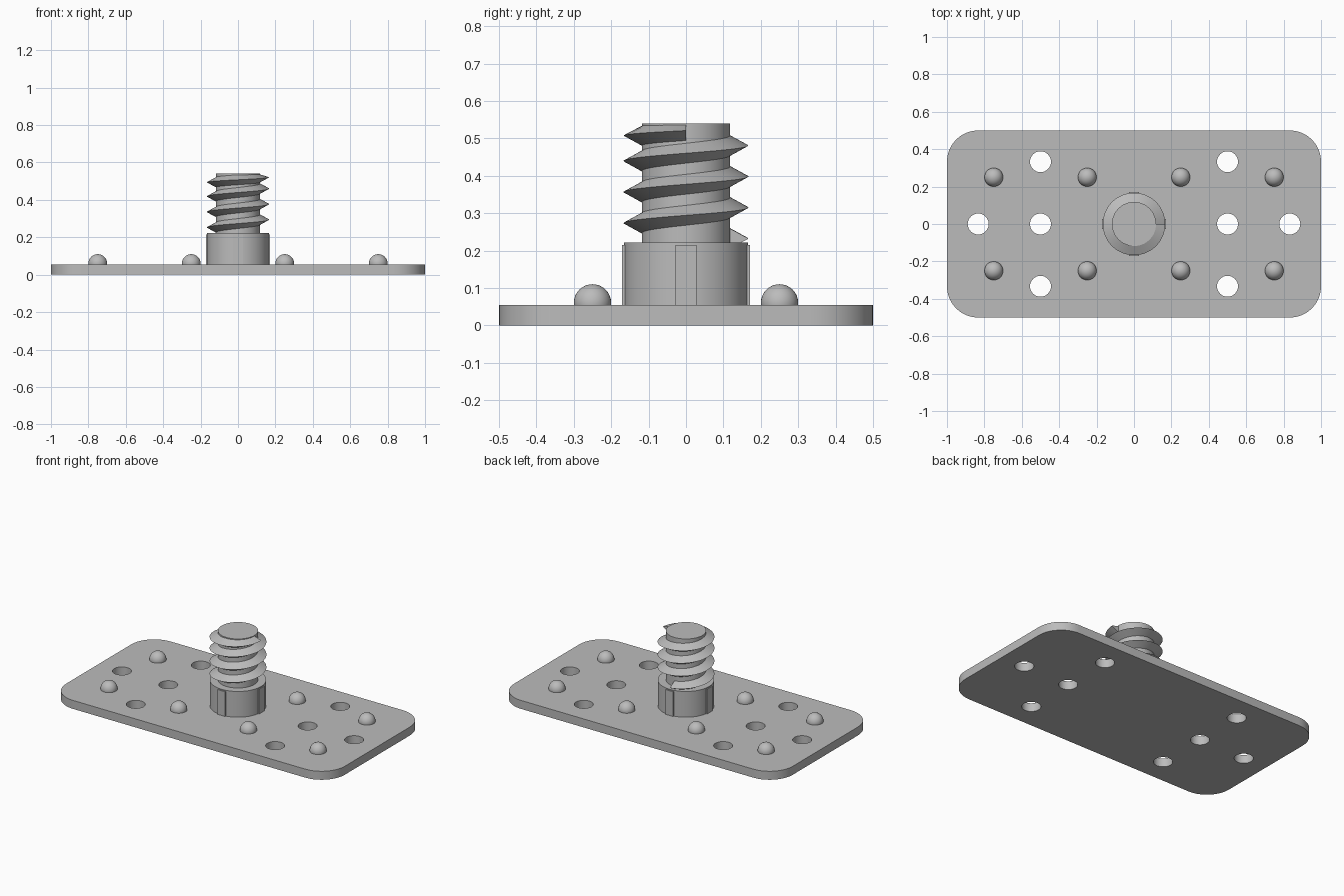
import bpy, bmesh
from math import cos, sin, pi, tau, radians
from mathutils import Matrix

cube = bpy.data.objects.get("Cube")
if cube:
    bpy.data.objects.remove(cube, do_unlink=True)

PLATE_TOP, COLLAR_TOP, STUD_TOP = 0.055, 0.222, 0.54
CORE_R, THREAD_R, PITCH = 0.118, 0.167, 0.083

grey = bpy.data.materials.new("plain grey")
grey.use_nodes = True
grey.diffuse_color = (0.5, 0.5, 0.5, 1)
grey.node_tree.nodes["Principled BSDF"].inputs["Base Color"].default_value = (0.5, 0.5, 0.5, 1)


def finish(name, bm, smooth=True):
    bmesh.ops.remove_doubles(bm, verts=bm.verts[:], dist=1e-5)
    bmesh.ops.recalc_face_normals(bm, faces=bm.faces[:])
    mesh = bpy.data.meshes.new(name)
    bm.to_mesh(mesh)
    bm.free()
    mesh.materials.clear()
    mesh.materials.append(grey)
    obj = bpy.data.objects.new(name, mesh)
    bpy.context.collection.objects.link(obj)
    if smooth:
        bpy.ops.object.select_all(action='DESELECT')
        obj.select_set(True)
        bpy.context.view_layer.objects.active = obj
        bpy.ops.object.shade_smooth_by_angle(angle=radians(30))
    return obj


def arc(cx, cy, r, start, sweep, n):
    return [(cx + r * cos(start + sweep * i / n), cy + r * sin(start + sweep * i / n))
            for i in range(n + 1)]


def cylinder(name, radius, z0, z1, segments=64):
    bm = bmesh.new()
    bmesh.ops.create_cone(bm, cap_ends=True, segments=segments, radius1=radius, radius2=radius,
                          depth=z1 - z0, matrix=Matrix.Translation((0, 0, (z0 + z1) / 2)))
    return finish(name, bm)


# Rounded plate with eight through holes, filled from one outline and inner loops
corner = 1 / 6
outline = []
for i, (sx, sy) in enumerate([(1, 1), (-1, 1), (-1, -1), (1, -1)]):
    outline += arc(sx * (1 - corner), sy * (0.5 - corner), corner, i * pi / 2, pi / 2, 10)
loops = [outline]
for s in (-1, 1):
    for x, y in [(0.5, 0.333), (0.5, 0), (0.5, -0.333), (0.833, 0)]:
        loops.append(arc(s * x, y, 0.056, 0, tau, 32)[:-1])
curve = bpy.data.curves.new("plate_outline", 'CURVE')
curve.dimensions, curve.fill_mode = '2D', 'BOTH'
curve.extrude = PLATE_TOP / 2
for loop in loops:
    spline = curve.splines.new('POLY')
    spline.points.add(len(loop) - 1)
    for point, (x, y) in zip(spline.points, loop):
        point.co = (x, y, 0, 1)
    spline.use_cyclic_u = True
helper = bpy.data.objects.new("plate_outline", curve)
bpy.context.collection.objects.link(helper)
bpy.context.view_layer.update()
filled = bpy.data.meshes.new_from_object(helper.evaluated_get(bpy.context.evaluated_depsgraph_get()))
bm = bmesh.new()
bm.from_mesh(filled)
bmesh.ops.translate(bm, verts=bm.verts[:], vec=(0, 0, PLATE_TOP / 2))
bpy.data.objects.remove(helper, do_unlink=True)
bpy.data.curves.remove(curve)
bpy.data.meshes.remove(filled)
finish("base_plate", bm)

# Round studs on the plate
for x in (-0.75, -0.25, 0.25, 0.75):
    for y in (-0.25, 0.25):
        bm = bmesh.new()
        bmesh.ops.create_uvsphere(bm, u_segments=32, v_segments=16, radius=0.05,
                                  matrix=Matrix.Translation((x, y, 0.06)))
        low = [v for v in bm.verts if v.co.z < 0.04]
        bmesh.ops.delete(bm, geom=low, context='VERTS')
        finish("dome_stud", bm)

# Collar with four shallow ribs
cylinder("collar", 0.166, 0.05, COLLAR_TOP)
for i in range(4):
    bm = bmesh.new()
    bmesh.ops.create_cube(bm, size=1, matrix=Matrix.Rotation(i * pi / 2, 4, 'Z')
                          @ Matrix.Translation((0.161, 0, 0.133))
                          @ Matrix.Diagonal((0.02, 0.055, 0.165, 1)))
    finish("collar_rib", bm, smooth=False)

# Threaded core and the helical ridge
cylinder("bolt_core", CORE_R, 0.2, STUD_TOP)

STEPS = 48
first, last = 0.25, 4.0            # turns, counted from the +x direction
flat_from = 3.25                   # the final part climbs more slowly
bm = bmesh.new()
rings = []
count = int((last - first) * STEPS)
for i in range(count + 1):
    turn = first + i / STEPS
    z = 0.232 + PITCH * (min(turn, flat_from) - first)
    z += 0.053 * max(0, turn - flat_from)
    c, s = cos(turn * tau), sin(turn * tau)
    profile = [(CORE_R - 0.01, -0.032), (THREAD_R, 0), (CORE_R - 0.01, 0.032)]
    rings.append([bm.verts.new((r * c, r * s, min(z + dz, STUD_TOP - 0.001)))
                  for r, dz in profile])
for a, b in zip(rings, rings[1:]):
    for k in range(3):
        j = (k + 1) % 3
        bm.faces.new((a[k], a[j], b[j], b[k]))
bm.faces.new(rings[0])
bm.faces.new(rings[-1])
finish("screw_thread", bm)
